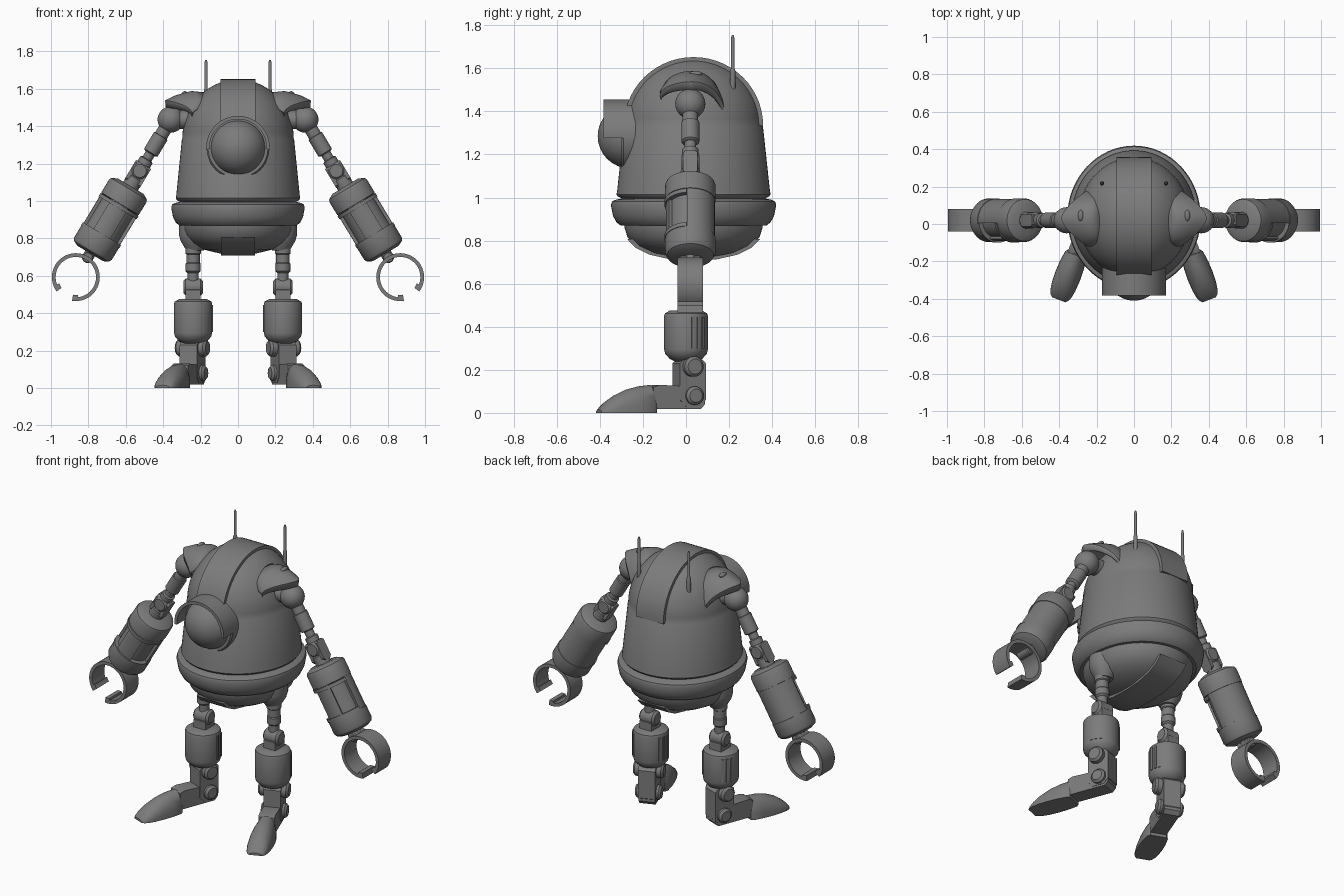
import bpy, bmesh
from math import sin, cos, pi, radians
from mathutils import Matrix, Vector

if "Cube" in bpy.data.objects:
    bpy.data.objects.remove(bpy.data.objects["Cube"])

# one dark grey metal for every part
METAL = bpy.data.materials.new("dark_grey_metal")
METAL.diffuse_color = (0.2, 0.2, 0.2, 1)
METAL.use_nodes = True
METAL.node_tree.nodes["Principled BSDF"].inputs["Base Color"].default_value = METAL.diffuse_color


def frame(o, z=(0, 0, 1), x=(1, 0, 0)):
    """Matrix with origin o, local z along z and local x along x."""
    z, x = Vector(z).normalized(), Vector(x).normalized()
    m = Matrix((x, z.cross(x), z)).transposed().to_4x4()
    return Matrix.Translation(o) @ m


def finish(name, bm, M, mirror):
    bmesh.ops.remove_doubles(bm, verts=bm.verts, dist=1e-5)
    bm.transform(M)
    bmesh.ops.recalc_face_normals(bm, faces=bm.faces)
    me = bpy.data.meshes.new(name)
    bm.to_mesh(me)
    bm.free()
    me.materials.append(METAL)
    me.shade_smooth()
    me.set_sharp_from_angle(angle=radians(35))
    ob = bpy.data.objects.new(name, me)
    bpy.context.collection.objects.link(ob)
    if mirror:
        ob.modifiers.new("mirror", 'MIRROR')
    return ob


def grid(bm, rings, wrap_u, wrap_v):
    """Skin a list of point rows; wrap_u joins last row to first, wrap_v closes each row."""
    vs = [[bm.verts.new(p) for p in r] for r in rings]
    nu, nv = len(vs), len(vs[0])
    for i in range(nu if wrap_u else nu - 1):
        for j in range(nv if wrap_v else nv - 1):
            a, b = vs[i], vs[(i + 1) % nu]
            k = (j + 1) % nv
            bm.faces.new((a[j], b[j], b[k], a[k]))
    return vs


def lathe(name, pts, M, mirror=False, n=32, arc=None, closed=False):
    """Revolve (radius, height) points round local z; arc in degrees gives a solid sector."""
    bm = bmesh.new()
    a0, a1 = arc or (0, 360)
    rings = []
    for i in range(n + 1 if arc else n):
        a = radians(a0 + (a1 - a0) * i / n)
        rings.append([(r * cos(a), r * sin(a), z) for r, z in pts])
    vs = grid(bm, rings, arc is None, closed)
    if arc and closed:
        bm.faces.new(vs[0])
        bm.faces.new(vs[-1])
    return finish(name, bm, M, mirror)


def sector(name, r0, r1, z0, z1, M, arc, mirror=True, n=24):
    return lathe(name, [(r0, z0), (r1, z0), (r1, z1), (r0, z1)], M, mirror, n, arc, True)


def rod(name, r, z0, z1, M, mirror=True, n=24, c=0.006):
    """Capped cylinder with small chamfers."""
    return lathe(name, [(0, z0), (r - c, z0), (r, z0 + c), (r, z1 - c), (r - c, z1), (0, z1)], M, mirror, n)


def ball(name, r, M, mirror=True, n=32):
    return lathe(name, [(r * sin(pi * i / 16), -r * cos(pi * i / 16)) for i in range(17)], M, mirror, n)


def prism(name, outline, half, M, mirror=True):
    """Extrude a local (y, z) outline along local x by +-half."""
    bm = bmesh.new()
    vs = grid(bm, [[(x, y, z) for y, z in outline] for x in (-half, half)], False, True)
    bm.faces.new(vs[0])
    bm.faces.new(vs[1])
    return finish(name, bm, M, mirror)


def rect(y0, y1, z0, z1, c=0.012):
    return [(y0 + c, z0), (y1 - c, z0), (y1, z0 + c), (y1, z1 - c),
            (y1 - c, z1), (y0 + c, z1), (y0, z1 - c), (y0, z0 + c)]


# ---- torso: slightly deeper than wide ----
CY = 0.035
BODY = Matrix.Translation((0, CY, 0)) @ Matrix.Diagonal((1, 1.075, 1, 1))
dome = [(0.298 * cos(pi / 2 * i / 14), 1.333 + 0.317 * sin(pi / 2 * i / 14)) for i in range(15)]
lathe("torso_shell", [(0, 0.99), (0.3, 0.99), (0.327, 1.005), (0.333, 1.015), (0.33, 1.03),
                      (0.3, 1.33)] + dome, BODY, n=64)
lathe("waist_ring", [(0.29, 1.0), (0.335, 0.99), (0.352, 0.982), (0.357, 0.965), (0.348, 0.915),
                     (0.333, 0.885), (0.315, 0.87), (0.28, 0.87)], BODY, n=64, closed=True)
bowl = [(0.3, 0.9), (0.298, 0.86), (0.285, 0.815), (0.25, 0.775), (0.19, 0.742), (0.1, 0.72), (0, 0.715)]
lathe("belly_bowl", bowl, BODY, n=64)
prism("crown_strip", [(CY + 0.323 * cos(pi * i / 28), 1.335 + 0.317 * sin(pi * i / 28)) for i in range(29)],
      0.094, Matrix(), False)
keel = [(r * 1.085, z - 0.007) for r, z in bowl[2:]]
prism("keel_strip", [(CY - r, z) for r, z in keel] + [(CY + r, z) for r, z in keel[-2::-1]],
      0.092, Matrix(), False)

# ---- single eye with brow visor ----
EYE = frame((0, 0, 1.285), (0, -1, 0))
lathe("eye_socket", [(0, 0.2), (0.168, 0.2), (0.168, 0.29), (0.16, 0.3), (0, 0.3)], EYE, n=48)
ball("eye_ball", 0.15, EYE @ Matrix.Translation((0, 0, 0.26)), False, 48)
sector("eye_visor", 0.152, 0.17, 0.23, 0.383, EYE, (-3, 183), False, 36)

# ---- antennae ----
lathe("antenna", [(0, 1.5), (0.012, 1.5), (0.012, 1.59), (0.008, 1.6), (0.008, 1.74), (0.004, 1.755),
                  (0, 1.755)], frame((0.171, 0.217, 0)), True, 12)

# ---- shoulder guards: hood from dome to a folded outer lip ----
bm = bmesh.new()
rows = []
for x0, dx, ry, zt, df, db in ((0.16, 0.02, 0.09, 1.575, 0.06, 0.1), (0.2, 0.05, 0.13, 1.582, 0.08, 0.15),
                               (0.23, 0.1, 0.145, 1.56, 0.08, 0.17), (0.245, 0.14, 0.147, 1.535, 0.065, 0.16),
                               (0.242, 0.138, 0.145, 1.5, 0.045, 0.14)):
    row = []
    for i in range(25):
        a = radians(-90 + 180 * i / 24)
        drop = (df if a < 0 else db) * (1 - cos(a))
        row.append((x0 + dx * (1 - abs(sin(a)) ** 1.5), 0.03 + ry * sin(a), zt - drop))
    rows.append(row)
grid(bm, rows, False, False)
guard = finish("shoulder_guard", bm, Matrix(), True)
sol = guard.modifiers.new("thick", 'SOLIDIFY')
sol.thickness, sol.offset = 0.012, 0
ball("guard_knob", 0.025, frame((0.285, 0.045, 1.575)) @ Matrix.Diagonal((0.6, 1.2, 0.5, 1)), n=16)

# ---- arms: one straight axis, local y = world y, local x points inward ----
d = Vector((0.516, 0, -0.857)).normalized()
AY = 0.02
SHOULDER = Vector((0.36, AY, 1.435))
ARM = frame(SHOULDER, d, Vector((0, 1, 0)).cross(d))
ball("shoulder_ball", 0.07, ARM)
rod("shoulder_axle", 0.05, -0.1, 0.03, frame(SHOULDER, (1, 0, 0), (0, 1, 0)))
lathe("upper_arm", [(0, 0.03), (0.036, 0.05), (0.036, 0.1), (0.042, 0.103), (0.042, 0.205), (0.036, 0.21),
                    (0.027, 0.212), (0.027, 0.245), (0.038, 0.25), (0.038, 0.29), (0, 0.29)], ARM, True)
rod("elbow_hinge", 0.047, -0.042, 0.042, ARM @ frame((0, 0, 0.32), (0, 1, 0)), c=0.012)
prism("elbow_fork", rect(-0.034, 0.034, 0.28, 0.4), 0.047, ARM)
rod("elbow_stem", 0.045, 0.36, 0.44, ARM)
lathe("forearm_core", [(0, 0.415), (0.08, 0.415), (0.112, 0.432), (0.117, 0.445), (0.117, 0.525), (0.097, 0.53),
                       (0.097, 0.725), (0.117, 0.73), (0.117, 0.805), (0.108, 0.822), (0.08, 0.835),
                       (0, 0.835)], ARM, True, 48)
sector("forearm_back_shell", 0.09, 0.114, 0.52, 0.735, ARM, (-8, 188))
sector("forearm_front_panel", 0.09, 0.112, 0.52, 0.735, ARM, (-118, -62), n=12)
for z in (0.53, 0.712):
    sector("forearm_band", 0.09, 0.12, z, z + 0.02, ARM, (-172, -8))

# ---- wrist and open ring claw ----
rod("wrist_stem", 0.03, 0.82, 0.862, ARM)
rod("wrist_hinge", 0.03, -0.05, 0.05, ARM @ frame((0, 0, 0.86), (0, 1, 0)))
CLAW = frame(SHOULDER + d * 0.983, (0, 1, 0), d)
sector("claw_ring", 0.108, 0.128, -0.06, 0.06, CLAW, (22, 338), n=48)
for a in (22, 322):
    sector("claw_tip", 0.095, 0.126, -0.06, 0.06, CLAW, (a, a + 16), n=6)

# ---- legs ----
LEG = frame((0.24, 0.01, 0))
lathe("hip_cup", [(0, 0.9), (0.085, 0.87), (0.086, 0.82), (0.076, 0.785), (0.058, 0.755), (0.046, 0.735),
                  (0, 0.735)], frame((0.23, 0.015, 0)), True)
lathe("thigh", [(0, 0.76), (0.042, 0.75), (0.042, 0.72), (0.036, 0.715), (0.036, 0.67), (0.04, 0.665),
                (0.04, 0.625), (0.03, 0.615), (0.03, 0.56), (0, 0.56)], LEG, True)
rod("knee_hinge", 0.045, -0.052, 0.052, frame((0.24, 0.01, 0.54), (1, 0, 0), (0, 1, 0)), c=0.012)
prism("knee_block", rect(-0.045, 0.045, 0.45, 0.535), 0.04, LEG)
SHIN = frame((0.24, 0, 0))
lathe("shin", [(0, 0.475), (0.075, 0.475), (0.098, 0.462), (0.102, 0.45), (0.102, 0.295), (0.097, 0.275),
               (0.075, 0.25), (0.05, 0.238), (0, 0.238)], SHIN, True, 40)
for a in (15, 30, 45, 150, 165, 180):
    sector("shin_rib", 0.09, 0.107, 0.3, 0.445, SHIN, (a, a + 8), n=3)

# ---- ankles and feet, turned outward; local y points to the toe ----
t = radians(21)
f = Vector((sin(t), -cos(t), 0))
FOOT = frame((0.24, 0.02, 0), (0, 0, 1), f.cross(Vector((0, 0, 1))))
prism("ankle_post", rect(-0.058, 0.07, 0.03, 0.26, 0.03), 0.05, FOOT)
rod("ankle_bolt", 0.047, -0.088, 0.088, FOOT @ frame((0, 0.01, 0.215), (1, 0, 0), (0, 1, 0)), c=0.012)
rod("foot_pivot", 0.043, -0.075, 0.075, FOOT @ frame((0, 0, 0.08), (1, 0, 0), (0, 1, 0)), c=0.012)
prism("foot_bar", [(-0.055, 0.04), (-0.035, 0.018), (0.2, 0.018), (0.2, 0.12), (0.17, 0.13), (0.06, 0.125),
                   (-0.03, 0.115), (-0.055, 0.095)], 0.047, FOOT)
bm = bmesh.new()
secs = []
for y, w, h in ((0.185, 0.048, 0.112), (0.2, 0.06, 0.13), (0.26, 0.068, 0.123), (0.32, 0.07, 0.108),
                (0.38, 0.067, 0.08), (0.42, 0.06, 0.052), (0.443, 0.05, 0.03), (0.455, 0.038, 0.015)):
    secs.append([(w * cos(pi * i / 16), y, h * sin(pi * i / 16) ** 0.8 if 0 < i < 16 else 0)
                 for i in range(17)])
vs = grid(bm, secs, False, True)
bm.faces.new(vs[0])
bm.faces.new(vs[-1])
finish("toe_cap", bm, FOOT, True)
